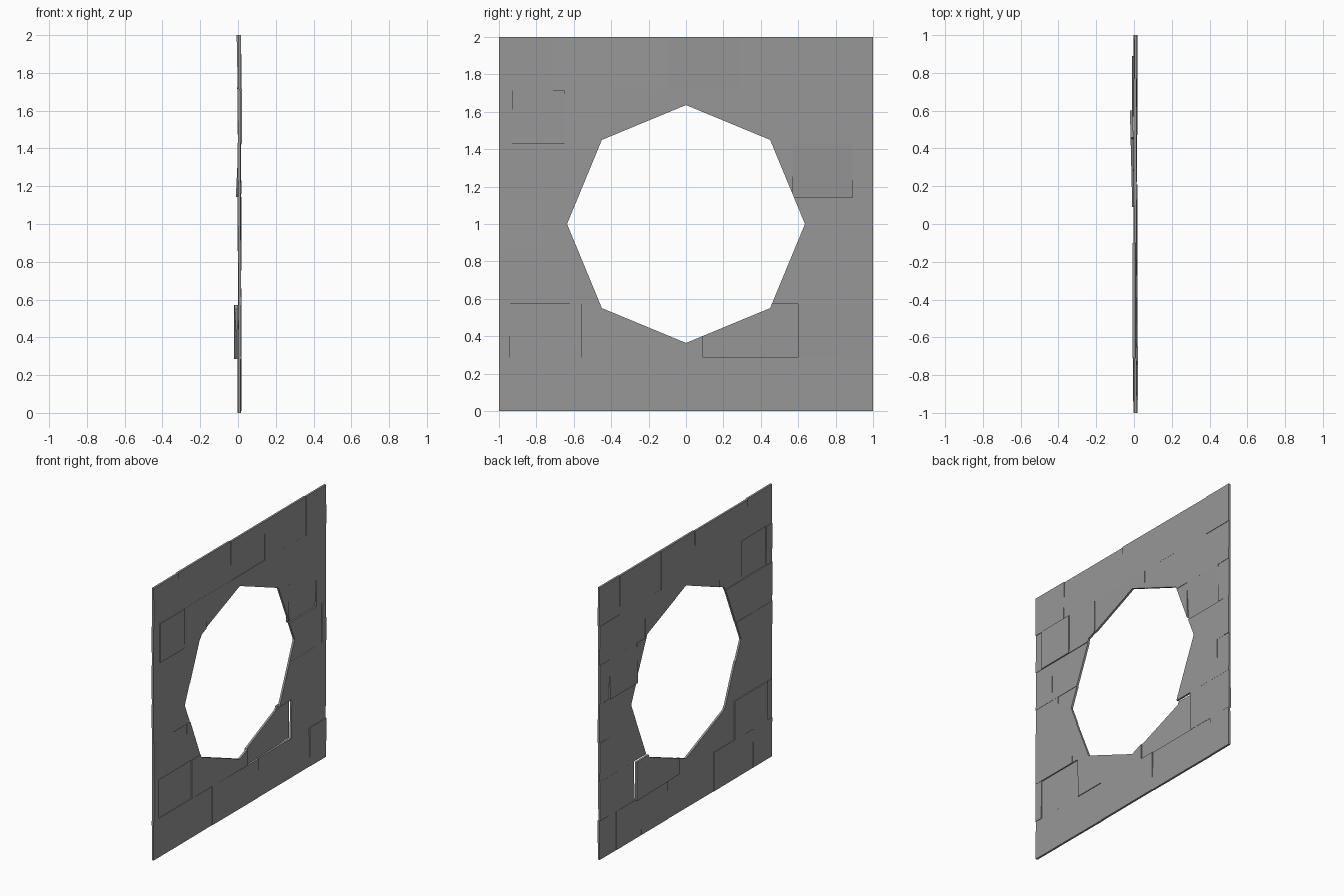
import bpy, bmesh, math, random
from mathutils import Vector

if "Cube" in bpy.data.objects:
    bpy.data.objects.remove(bpy.data.objects["Cube"])

random.seed(4)
ROW_H = 2 / 7
R = 0.636          # octagon corner radius
THICK = 0.015      # brick thickness
CENTRE = Vector((0, 0, 1))

# Vertical joints of each brick row, bottom to top
joints = [
    [-1, -0.78, -0.32, 0.21, 0.52, 0.81, 1],
    [-1, -0.94, -0.56, 0.09, 0.60, 1],
    [-1, -0.62, 0, 0.88, 1],
    [-1, -0.77, 0, 0.95, 1],
    [-1, -0.83, 0, 0.57, 0.89, 1],
    [-1, -0.93, -0.65, -0.39, 0.13, 0.47, 1],
    [-1, -0.71, -0.10, 0.29, 0.77, 1],
]

# Clearly proud bricks: (row, index) -> (mid x, slope along y, slope along z)
proud = {
    (1, 3): (-0.008, -0.024, 0.0),
    (1, 1): (0.001, 0.0, 0.0),
    (4, 3): (0.003, 0.0, 0.05),
    (5, 1): (0.014, 0.004, 0.0),
    (6, 1): (0.003, 0.0, -0.02),
}

stone = bpy.data.materials.new("dark_stone")
stone.diffuse_color = (0.31, 0.31, 0.31, 1)
stone.use_nodes = True
stone.node_tree.nodes["Principled BSDF"].inputs["Base Color"].default_value = stone.diffuse_color


def add_brick(bm, y0, y1, z0, z1, x, sy, sz):
    """Tilted brick face pointing to +x, thickened later."""
    ym, zm = (y0 + y1) / 2, (z0 + z1) / 2
    pts = [(y0, z0), (y1, z0), (y1, z1), (y0, z1)]
    bm.faces.new([bm.verts.new((x + THICK / 2 + sy * (y - ym) + sz * (z - zm), y, z))
                  for y, z in pts])


def cut_octagon(bm):
    """Slice along the eight sides and remove the inside."""
    apothem = R * math.cos(math.pi / 8)
    normals = [Vector((0, math.cos(a), math.sin(a)))
               for a in (math.pi / 8 + i * math.pi / 4 for i in range(8))]
    for n in normals:
        bmesh.ops.bisect_plane(bm, geom=bm.verts[:] + bm.edges[:] + bm.faces[:],
                               plane_co=CENTRE + n * apothem, plane_no=n, dist=1e-5)
    inside = [f for f in bm.faces
              if all((f.calc_center_median() - CENTRE).dot(n) < apothem for n in normals)]
    bmesh.ops.delete(bm, geom=inside, context='FACES')
    bmesh.ops.dissolve_limit(bm, angle_limit=0.001, verts=bm.verts[:], edges=bm.edges[:])


def thicken(bm):
    """Extrude the faces straight back along -x into solid bricks."""
    front = bm.faces[:]
    geom = bmesh.ops.extrude_face_region(bm, geom=front, use_keep_orig=True)["geom"]
    bmesh.ops.translate(bm, vec=(-THICK, 0, 0),
                        verts=[v for v in geom if isinstance(v, bmesh.types.BMVert)])
    bmesh.ops.recalc_face_normals(bm, faces=bm.faces[:])


# Brick rows
for r, ys in enumerate(joints):
    bm = bmesh.new()
    for i, (y0, y1) in enumerate(zip(ys, ys[1:])):
        pose = (random.uniform(0.005, 0.010), random.uniform(-0.006, 0.006),
                random.uniform(-0.012, 0.012))
        pose = proud.get((r, i), pose)
        add_brick(bm, y0, y1, r * ROW_H, (r + 1) * ROW_H, *pose)
    cut_octagon(bm)
    thicken(bm)
    me = bpy.data.meshes.new(f"brick_row_{r + 1}")
    bm.to_mesh(me)
    bm.free()
    me.materials.append(stone)
    bpy.context.collection.objects.link(bpy.data.objects.new(f"brick_row_{r + 1}", me))
